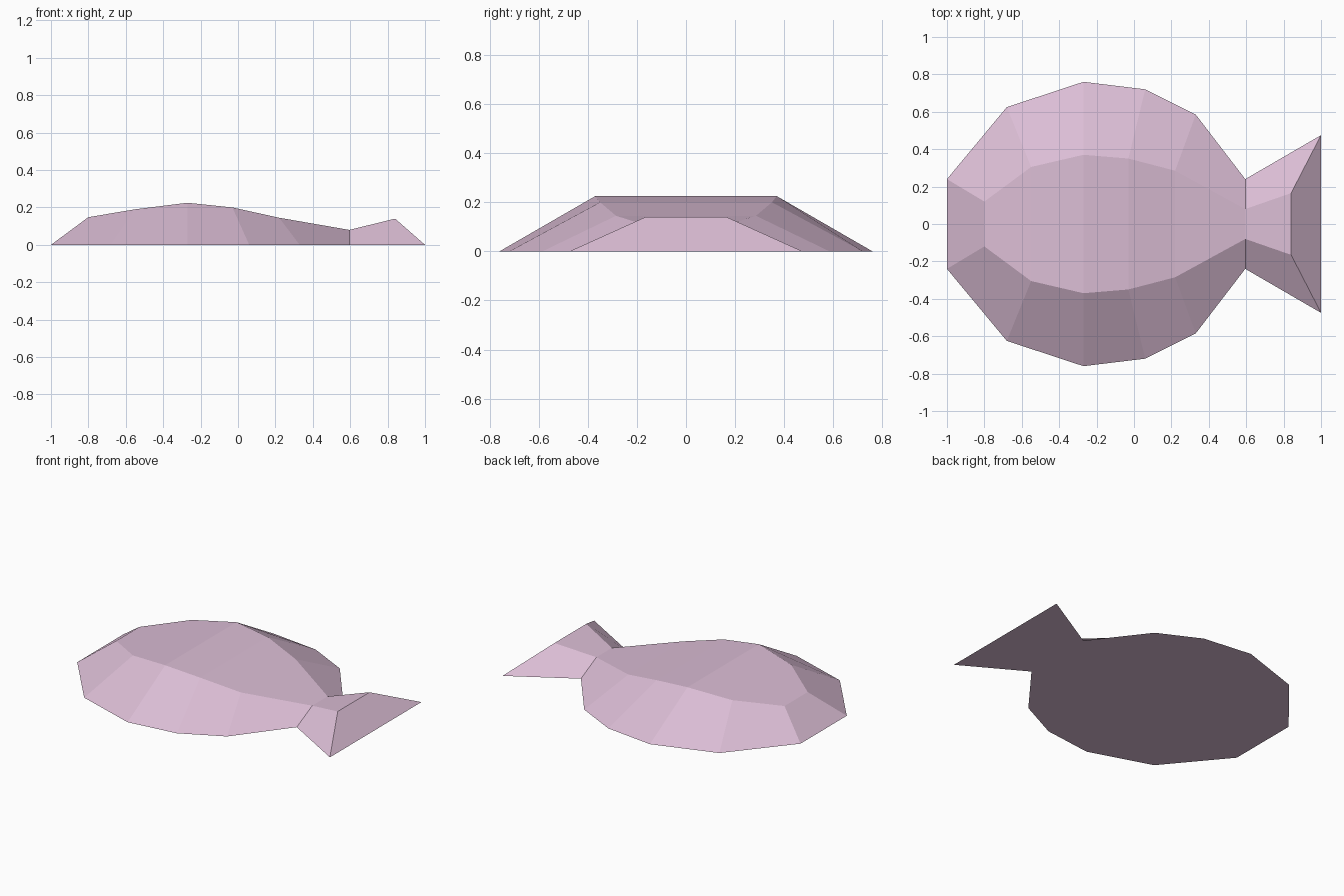
import bpy
import bmesh

cube = bpy.data.objects.get("Cube")
if cube:
    bpy.data.objects.remove(cube, do_unlink=True)

pink = bpy.data.materials.new("dusty pink")
pink.use_nodes = True
color = (0.71, 0.51, 0.665, 1)
pink.diffuse_color = color
pink.node_tree.nodes["Principled BSDF"].inputs["Base Color"].default_value = color


def loft(name, stations, cap_start, cap_end):
    """Skin mirrored sections, each given as (rim x, rim y, ridge x, ridge y, ridge z)."""
    bm = bmesh.new()
    rings = []
    for rx, ry, tx, ty, tz in stations:
        section = [(rx, -ry, 0), (tx, -ty, tz), (tx, ty, tz), (rx, ry, 0)]
        rings.append([bm.verts.new(p) for p in section])
    for a, b in zip(rings, rings[1:]):
        for j in range(4):
            k = (j + 1) % 4
            bm.faces.new((a[j], b[j], b[k], a[k]))
    if cap_start:
        bm.faces.new(rings[0])
    if cap_end:
        bm.faces.new(rings[-1][::-1])
    mesh = bpy.data.meshes.new(name)
    bm.to_mesh(mesh)
    bm.free()
    mesh.materials.append(pink)
    obj = bpy.data.objects.new(name, mesh)
    bpy.context.collection.objects.link(obj)
    return obj


# Narrow waist where the body meets the tail
waist = (0.595, 0.24, 0.595, 0.08, 0.08)

# Rounded body with a flat belly and bevelled flanks
loft("fish_body", [
    (-1.0, 0.24, -0.80, 0.12, 0.148),
    (-0.68, 0.625, -0.55, 0.305, 0.19),
    (-0.27, 0.76, -0.27, 0.37, 0.225),
    (0.06, 0.72, -0.03, 0.35, 0.20),
    (0.33, 0.585, 0.22, 0.285, 0.145),
    waist,
], True, False)

# Flared tail fin
loft("tail_fin", [waist, (1.0, 0.475, 0.84, 0.165, 0.14)], False, True)
